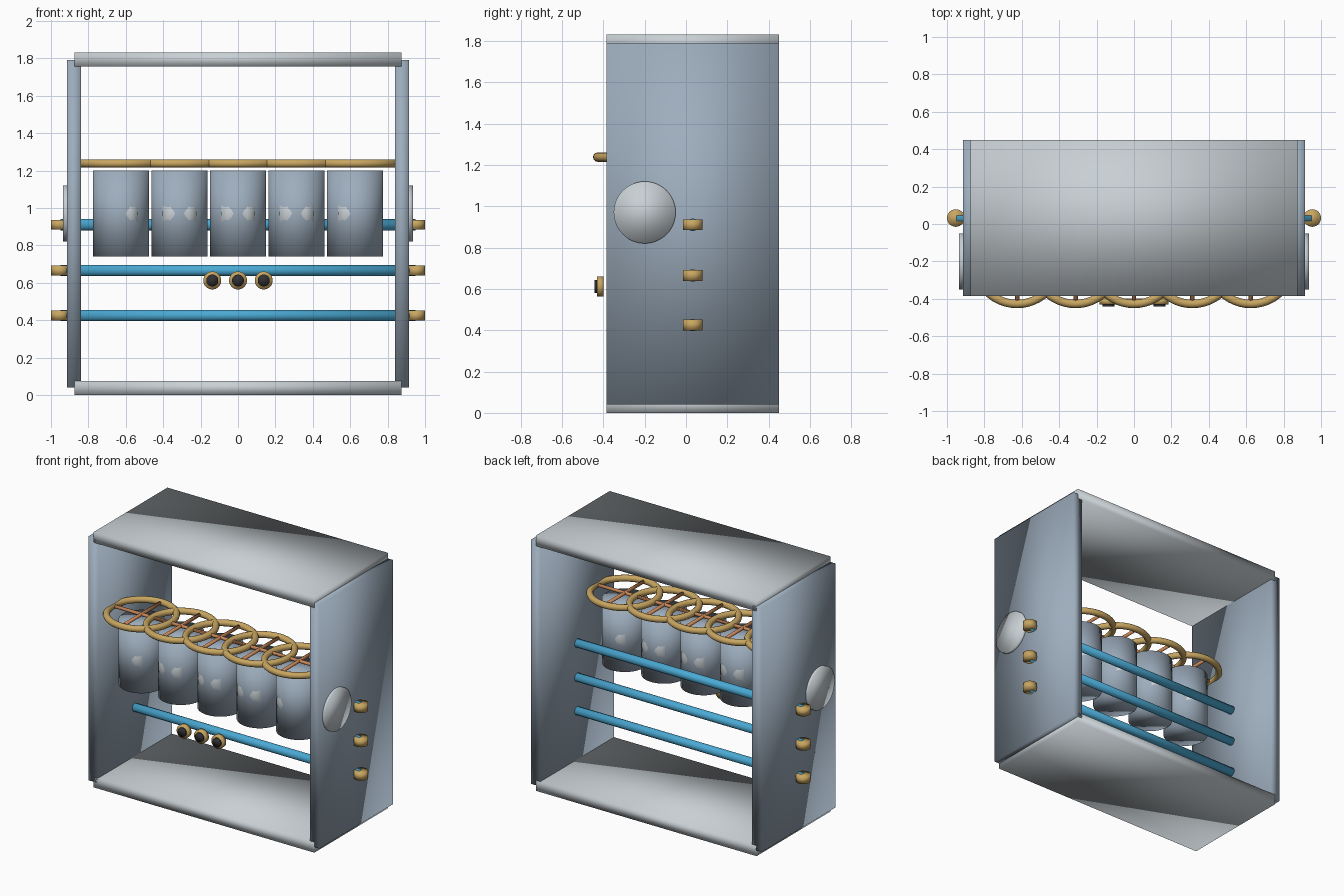
import bpy, math
from mathutils import Vector

if "Cube" in bpy.data.objects:
    bpy.data.objects.remove(bpy.data.objects["Cube"])


def material(name, colour):
    m = bpy.data.materials.new(name)
    m.use_nodes = True
    m.diffuse_color = (*colour, 1)
    m.node_tree.nodes["Principled BSDF"].inputs["Base Color"].default_value = (*colour, 1)
    return m


steel = material("blue steel", (0.34, 0.42, 0.51))
silver = material("silver", (0.58, 0.63, 0.66))
brass = material("brass", (0.58, 0.38, 0.12))
copper = material("copper", (0.60, 0.25, 0.10))
blue = material("bright blue", (0.07, 0.40, 0.66))
dark = material("dark grey", (0.03, 0.03, 0.035))


def finish(name, mat):
    ob = bpy.context.object
    ob.name = name
    ob.data.materials.append(mat)
    bpy.ops.object.shade_smooth()
    return ob


def box(name, mat, low, high):
    low, high = Vector(low), Vector(high)
    bpy.ops.mesh.primitive_cube_add(size=1, location=(low + high) / 2)
    ob = finish(name, mat)
    for v in ob.data.vertices:
        v.co *= high - low


def rod(name, mat, start, end, radius, sides=32):
    start, end = Vector(start), Vector(end)
    axis = end - start
    bpy.ops.mesh.primitive_cylinder_add(
        vertices=sides, radius=radius, depth=axis.length, location=(start + end) / 2,
        rotation=axis.to_track_quat("Z", "Y").to_euler())
    finish(name, mat)


def lathe_x(name, mat, centre, side, profile, sides=48):
    """Turn (offset, radius) points around the x axis."""
    verts, faces = [], []
    for offset, radius in profile:
        for i in range(sides):
            a = 2 * math.pi * i / sides
            verts.append((side * offset, radius * math.cos(a), radius * math.sin(a)))
    for k in range(len(profile) - 1):
        for i in range(sides):
            j = (i + 1) % sides
            a, b = k * sides, (k + 1) * sides
            face = (a + i, b + i, b + j, a + j)
            faces.append(face if side < 0 else face[::-1])
    end = range(len(verts) - sides, len(verts))
    faces.append(tuple(end) if side > 0 else tuple(reversed(end)))
    me = bpy.data.meshes.new(name)
    me.from_pydata(verts, [], faces)
    me.materials.append(mat)
    me.shade_smooth()
    ob = bpy.data.objects.new(name, me)
    ob.location = centre
    bpy.context.collection.objects.link(ob)


# Open case
FRONT, BACK = -0.385, 0.45
box("bottom_panel", silver, (-0.875, FRONT, 0), (0.875, BACK, 0.075))
box("top_panel", silver, (-0.875, FRONT, 1.755), (0.875, BACK, 1.83))
for side, label in ((1, "left"), (-1, "right")):
    x = 0.8775 * side
    box(label + "_panel", steel, (x - 0.0375, FRONT, 0.04), (x + 0.0375, BACK, 1.79))
    rod(label + "_dial", silver, (0.9 * side, -0.2, 0.97), (0.935 * side, -0.2, 0.97), 0.15, 48)

# Drums with a spoked hand wheel above each
DRUM_Y, WHEEL_Z = -0.2, 1.2375
for i in range(5):
    x = 0.3125 * (i - 2)
    rod(f"drum_{i}", steel, (x, DRUM_Y, 0.74), (x, DRUM_Y, 1.20), 0.15, 48)
    bpy.ops.mesh.primitive_torus_add(
        location=(x, DRUM_Y, WHEEL_Z), major_radius=0.2275, minor_radius=0.0225,
        major_segments=48, minor_segments=12)
    finish(f"wheel_rim_{i}", brass)
    for k in range(2):
        reach = Vector((math.cos(k * math.pi / 2), math.sin(k * math.pi / 2), 0)) * 0.2275
        hub = Vector((x, DRUM_Y, WHEEL_Z))
        rod(f"wheel_spoke_{i}_{k}", copper, hub - reach, hub + reach, 0.012, 12)
    # Bevel bosses face the neighbouring drums
    for side in (-1, 1):
        if 0 <= i + side <= 4:
            lathe_x(f"drum_boss_{i}_{side}", silver, (x, DRUM_Y, 0.97), side,
                    [(0.0, 0.1495), (0.05, 0.146), (0.09, 0.128)])

# Cross shafts with end knobs
for i, z in enumerate((0.425, 0.665, 0.91)):
    rod(f"shaft_{i}", blue, (-0.95, 0.032, z), (0.95, 0.032, z), 0.03)
    for side in (-1, 1):
        x = 0.953 * side
        rod(f"shaft_knob_{i}_{side}", brass, (x, 0.032, z - 0.026), (x, 0.032, z + 0.026), 0.047)

# Row of small front buttons
for i in range(3):
    x = 0.1375 * (i - 1)
    rod(f"button_ring_{i}", brass, (x, -0.398, 0.612), (x, -0.43, 0.612), 0.048)
    rod(f"button_face_{i}", dark, (x, -0.43, 0.612), (x, -0.442, 0.612), 0.032)
